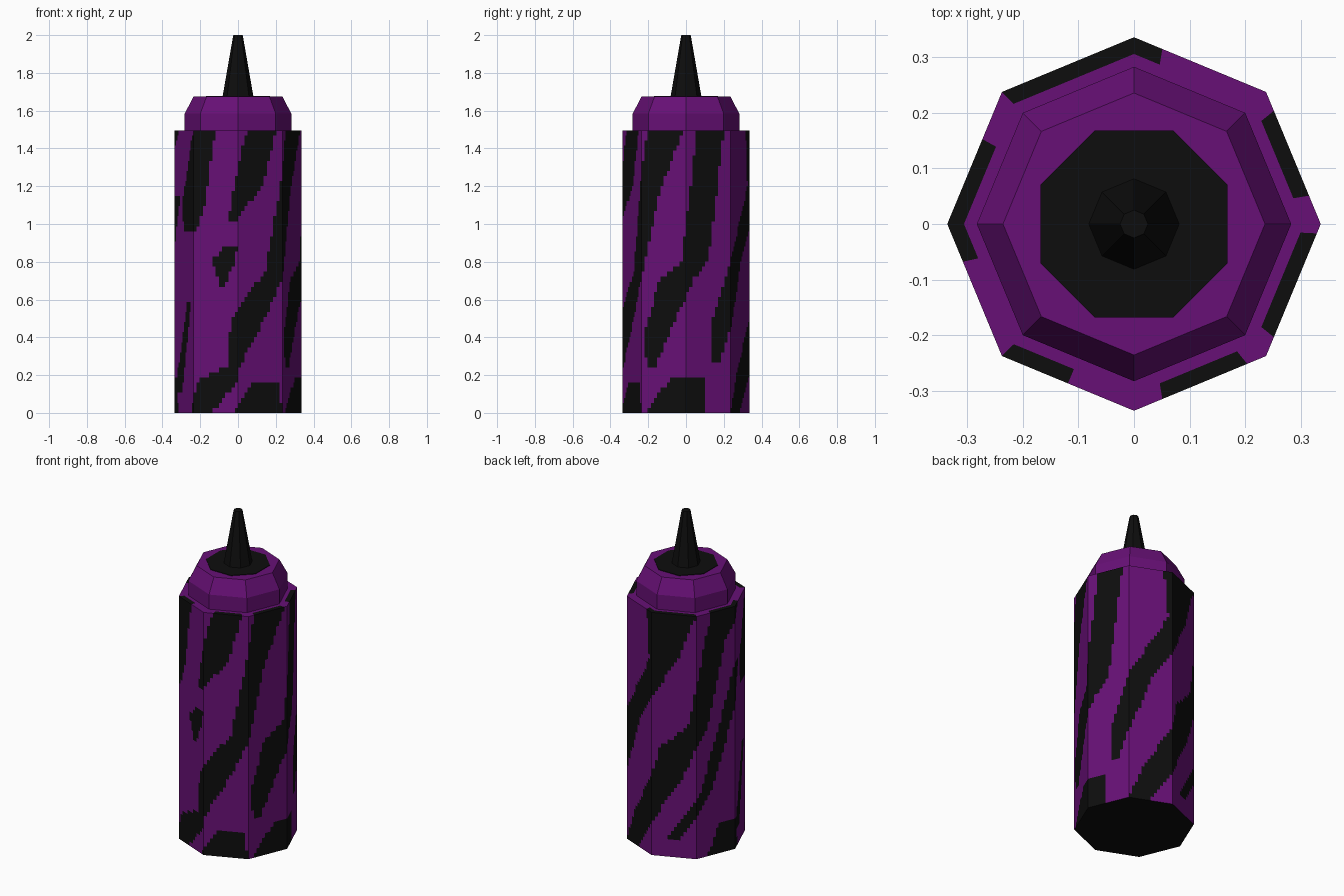
import bpy, bmesh, math

if "Cube" in bpy.data.objects:
    bpy.data.objects.remove(bpy.data.objects["Cube"])

def material(name, rgb):
    m = bpy.data.materials.new(name)
    m.diffuse_color = (*rgb, 1)
    m.use_nodes = True
    m.node_tree.nodes["Principled BSDF"].inputs["Base Color"].default_value = m.diffuse_color
    return m

purple = material("purple", (0.135, 0.005, 0.18))
black = material("black", (0.0042, 0.0042, 0.0042))
BODY_R, BODY_H, COLS, ROWS = 0.335, 1.495, 14, 56

def finish(bm, name, *mats):
    bmesh.ops.recalc_face_normals(bm, faces=bm.faces)
    me = bpy.data.meshes.new(name)
    bm.to_mesh(me)
    bm.free()
    for m in mats:
        me.materials.append(m)
    ob = bpy.data.objects.new(name, me)
    bpy.context.collection.objects.link(ob)
    return ob

def octagon_point(r, u):
    """Point on an octagon; u counts corners anticlockwise from the left."""
    k, t = int(math.floor(u)), u - math.floor(u)
    a, b = math.pi + k * math.pi / 4, math.pi + (k + 1) * math.pi / 4
    return (r * (math.cos(a) * (1 - t) + math.cos(b) * t),
            r * (math.sin(a) * (1 - t) + math.sin(b) * t))

def octagon_stack(name, profile, mats, cols=1, rule=None, turn=0.0, bottom=0):
    """Stacked octagon rings, capped; rule(u, z) picks each side face's colour."""
    bm = bmesh.new()
    n = 8 * cols
    rings = []
    for r, z in profile:
        rings.append([bm.verts.new((*octagon_point(r, i / cols), z)) for i in range(n)])
    for j in range(len(rings) - 1):
        for i in range(n):
            k = (i + 1) % n
            f = bm.faces.new((rings[j][i], rings[j][k], rings[j + 1][k], rings[j + 1][i]))
            if rule:
                r, z = profile[j]
                f.material_index = rule((i + 0.5) / cols, (z + profile[j + 1][1]) / 2, r)
    bm.faces.new(rings[0][::-1]).material_index = bottom
    bm.faces.new(rings[-1])
    ob = finish(bm, name, *mats)
    ob.rotation_euler.z = turn
    return ob

# Slanted stripes: rows of height, left and right edge (in octagon corners)
STRIPES = (
    ((1.5, 5.8, 7.0), (1.2, 5.9, 6.55), (.8, 5.0, 5.55), (.5, 4.6, 5.1), (.28, 4.6, 4.75)),
    ((1.5, 7.4, 8.3), (1.3, 7.2, 7.75), (.8, 6.8, 7.3), (.68, 6.2, 7.0), (.5, 6.0, 6.7),
     (.2, 5.3, 6.0), (0, 5.0, 5.5)),
    ((1.5, 3.15, 3.95), (1.2, 2.95, 3.45), (.75, 2.6, 3.05), (.5, 1.85, 2.6), (.25, 1.75, 2.05),
     (.17, 1.1, 2.0), (0, .9, 1.4)),
    ((1.5, 4.25, 4.85), (.8, 3.9, 4.5), (.7, 3.4, 4.15), (.4, 3.05, 3.6), (.23, 3.15, 3.3)),
    ((1.5, 2.2, 2.85), (1.2, 1.9, 2.55), (1.02, 1.8, 1.95)),
    ((1.5, 1.0, 1.5), (1.1, .4, 1.25), (.95, .5, 1.05)),
    ((.89, 1.7, 1.98), (.8, 1.4, 1.95), (.68, 1.6, 1.7)),
    ((1.15, 8.0, 8.3), (.8, 7.6, 7.9), (.4, 7.1, 7.4), (.1, 6.3, 6.6)),
    ((.6, .7, .9), (.1, 0, .4)),
    ((.2, 3.7, 4.4), (0, 3.1, 4.4)),
    ((.16, 2.3, 2.9), (0, 1.9, 3.0)),
    ((.2, 7.6, 8.1), (0, 7.3, 8.2)),
)

def stripe_rule(u, z, r):
    if r < BODY_R - 0.01:          # inner shoulder stays plain
        return 0
    z = min(z, 1.49)
    for stripe in STRIPES:
        for (z1, l1, r1), (z0, l0, r0) in zip(stripe, stripe[1:]):
            if z0 <= z <= z1:
                t = (z - z0) / (z1 - z0)
                lo, hi = l0 + (l1 - l0) * t, r0 + (r1 - r0) * t
                if lo <= u <= hi or lo <= u + 8 <= hi:
                    return 1
    return 0

# Striped bottle body with a flat shoulder and a black base
body = [(BODY_R, BODY_H * j / ROWS) for j in range(ROWS + 1)]
octagon_stack("bottle_body", body + [(0.305, BODY_H), (0.25, BODY_H)],
              (purple, black), COLS, stripe_rule, bottom=1)

# Cap with bevelled rim
octagon_stack("cap", [(0.282, 1.49), (0.282, 1.585), (0.235, 1.675)], (purple,))

# Black patch on the cap top
octagon_stack("cap_patch", [(0.182, 1.673), (0.182, 1.678)], (black,), turn=math.pi / 8)

# Tapered nozzle
octagon_stack("nozzle", [(0.082, 1.673), (0.025, 2.0)], (black,))
